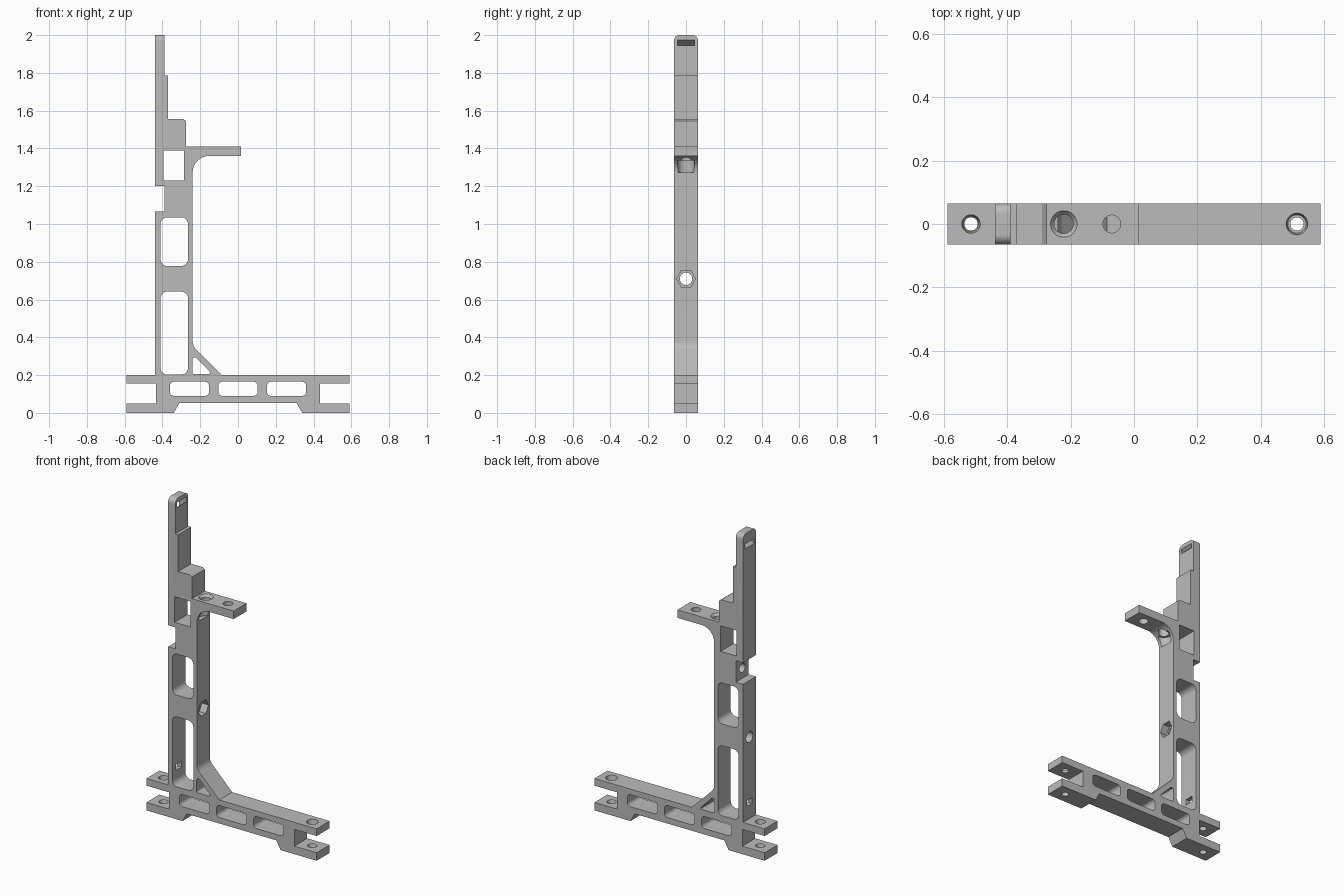
import bpy, bmesh, math
from mathutils import Vector

cube = bpy.data.objects.get("Cube")
if cube:
    bpy.data.objects.remove(cube, do_unlink=True)

grey = bpy.data.materials.new("plain grey")
grey.use_nodes = True
grey.diffuse_color = (0.5, 0.5, 0.5, 1)
grey.node_tree.nodes["Principled BSDF"].inputs["Base Color"].default_value = (0.5, 0.5, 0.5, 1)


def rounded(corners, steps=6):
    """Outline with each (u, v, radius) corner replaced by an arc."""
    out = []
    for i, c in enumerate(corners):
        p = Vector(c[:2])
        r = c[2] if len(c) > 2 else 0
        if not r:
            out.append(p)
            continue
        a = (Vector(corners[i - 1][:2]) - p).normalized()
        b = (Vector(corners[(i + 1) % len(corners)][:2]) - p).normalized()
        half = a.angle(b) / 2
        centre = p + (a + b).normalized() * (r / math.sin(half))
        start = p + a * (r / math.tan(half)) - centre
        end = p + b * (r / math.tan(half)) - centre
        for k in range(steps + 1):
            out.append(centre + start.lerp(end, k / steps).normalized() * r)
    return out


def rect(u0, u1, v0, v1, r=0):
    return rounded([(u0, v0, r), (u1, v0, r), (u1, v1, r), (u0, v1, r)])


def circle(u, v, r, n=32):
    return [Vector((u + r * math.cos(math.tau * i / n),
                    v + r * math.sin(math.tau * i / n))) for i in range(n)]


def prism(name, outline, axis, lo, hi, end_outline=None):
    """Solid between two matching outlines along one axis."""
    def place(p, w):
        return {"x": (w, p[0], p[1]), "y": (p[0], w, p[1]), "z": (p[0], p[1], w)}[axis]
    bm = bmesh.new()
    first = [bm.verts.new(place(p, lo)) for p in outline]
    last = [bm.verts.new(place(p, hi)) for p in (end_outline or outline)]
    n = len(first)
    bm.faces.new(first)
    bm.faces.new(last[::-1])
    for i in range(n):
        j = (i + 1) % n
        bm.faces.new((first[j], first[i], last[i], last[j]))
    bmesh.ops.recalc_face_normals(bm, faces=bm.faces[:])
    mesh = bpy.data.meshes.new(name)
    bm.to_mesh(mesh)
    bm.free()
    mesh.materials.append(grey)
    obj = bpy.data.objects.new(name, mesh)
    bpy.context.collection.objects.link(obj)
    return obj


def combine(body, tool, operation="DIFFERENCE"):
    tool.hide_render = True
    mod = body.modifiers.new("cut", "BOOLEAN")
    mod.operation, mod.solver, mod.object = operation, "EXACT", tool
    bpy.context.view_layer.objects.active = body
    bpy.ops.object.modifier_apply(modifier=mod.name)
    bpy.data.objects.remove(tool, do_unlink=True)


def cut(outline, axis, lo, hi, end_outline=None):
    combine(body, prism("cutter", outline, axis, lo, hi, end_outline))


# Side silhouette: forked base, column, shelf and stepped mast
profile = rounded([
    (-.59, 0), (-.34, 0), (-.31, .053), (.31, .053), (.34, 0), (.59, 0),
    (.59, .05), (.435, .05), (.435, .155), (.59, .155), (.59, .2),
    (-.085, .2), (-.24, .355, .06), (-.24, 1.36, .085), (.015, 1.36),
    (.015, 1.41), (-.275, 1.41), (-.275, 1.545), (-.29, 1.555),
    (-.37, 1.555), (-.37, 1.785), (-.39, 1.785), (-.39, 2.1), (-.44, 2.1),
    (-.44, 1.2), (-.39, 1.2), (-.39, 1.065), (-.44, 1.065), (-.44, .2),
    (-.59, .2), (-.59, .155), (-.435, .155), (-.435, .05), (-.59, .05)])
body = prism("bracket_frame", profile, "y", -.1, .1)

# Trim to width and height, rounding the top of the mast
envelope = rounded([(-.064, -.1), (.064, -.1), (.064, 2, .03), (-.064, 2, .03)])
combine(body, prism("envelope", envelope, "x", -1, 1), "INTERSECT")

# Windows through the column, base and brace
windows = [rect(-.41, -.265, .203, .642, .035), rect(-.41, -.265, .778, 1.035, .035),
           rect(-.395, -.285, 1.23, 1.39)]
windows += [rect(x - .104, x + .104, .09, .165, .022) for x in (-.257, 0, .257)]
windows.append(rounded([(-.242, .205, .008), (-.137, .205, .008), (-.242, .312, .012)]))
for outline in windows:
    cut(outline, "y", -.2, .2)

# Countersunk screw holes through both plates at each end
for x, rim in ((-.515, .03), (.515, .035)):
    cut(circle(x, 0, .021), "z", -.1, .3)
    cut(circle(x, 0, rim - .006), "z", .17, .205, circle(x, 0, rim))
    cut(circle(x, 0, .021), "z", .035, .051, circle(x, 0, .027))

# Shelf holes, with a pocket for the fastener under the inner one
cut(circle(-.07, 0, .028), "z", 1.3, 1.5)
cut(circle(-.222, 0, .03), "z", 1.28, 1.5)
cut(circle(-.222, 0, .03), "z", 1.395, 1.415, circle(-.222, 0, .046))
cut(circle(-.222, 0, .046), "z", 1.272, 1.335)

# Cross hole with hexagonal pocket, notch hole and small slot
cut(circle(0, .71, .033), "x", -.6, 0)
cut(circle(0, .71, .05, 6), "x", -.285, -.2)
cut(circle(0, 1.13, .028), "x", -.5, -.3)
cut(rect(-.026, .026, .285, .32), "x", -.5, -.35)

# Slanted strap slot near the mast tip
cut(rect(-.045, .045, 1.89, 1.92), "x", -.46, -.37, rect(-.045, .045, 1.96, 1.99))

# Smooth the curved surfaces while keeping edges crisp
bpy.ops.object.select_all(action="DESELECT")
body.select_set(True)
bpy.context.view_layer.objects.active = body
bpy.ops.object.shade_smooth_by_angle(angle=math.radians(25))
